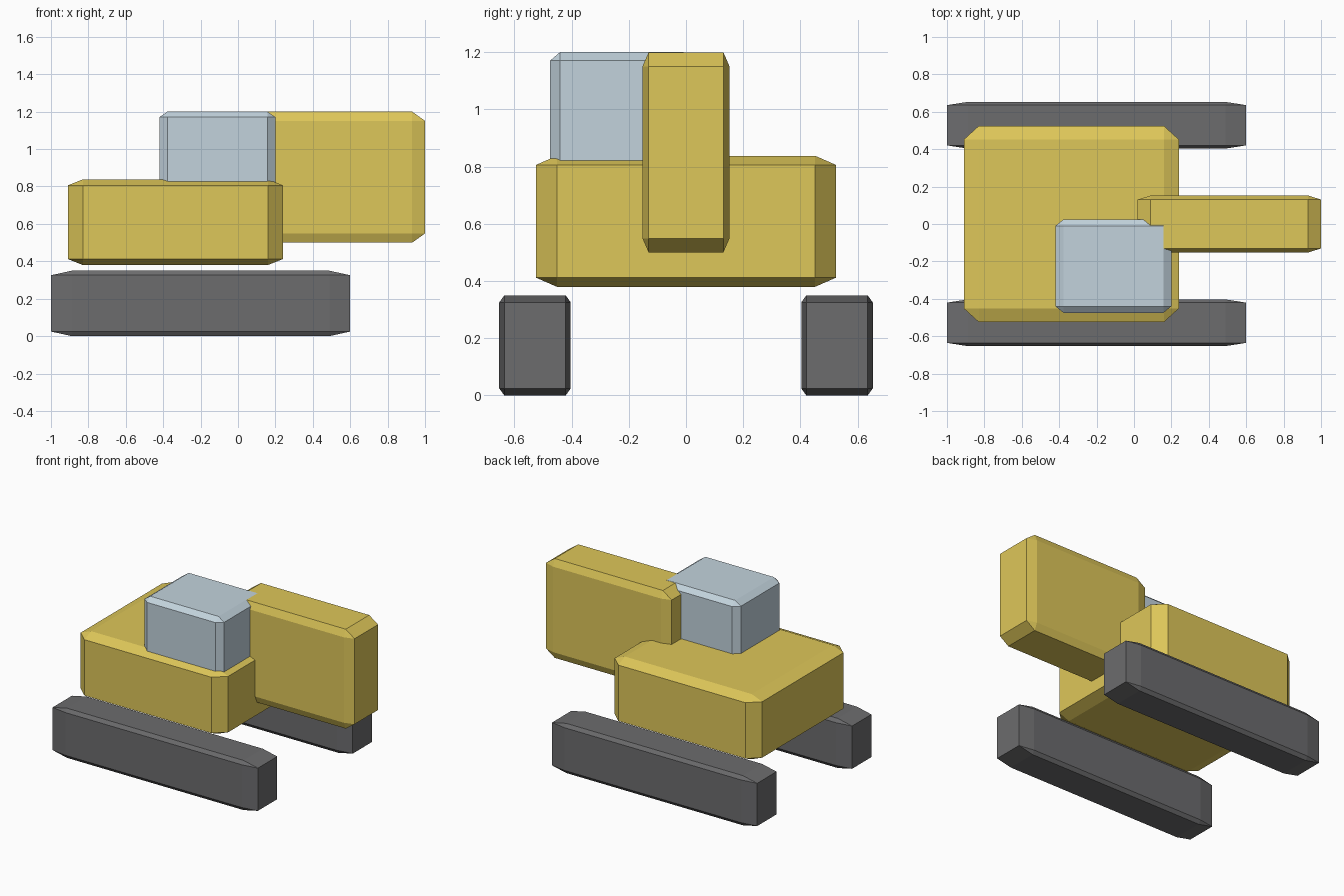
import bpy
import bmesh
from mathutils import Vector

default = bpy.data.objects.get("Cube")
if default:
    bpy.data.objects.remove(default, do_unlink=True)


def make_material(name, rgb):
    mat = bpy.data.materials.new(name)
    mat.use_nodes = True
    colour = (*rgb, 1.0)
    mat.diffuse_color = colour
    bsdf = next(n for n in mat.node_tree.nodes if n.type == "BSDF_PRINCIPLED")
    bsdf.inputs["Base Color"].default_value = colour
    return mat


yellow = make_material("machine yellow", (0.73, 0.57, 0.10))
grey = make_material("track grey", (0.15, 0.15, 0.155))
glass = make_material("cab pale blue", (0.54, 0.65, 0.72))


def chamfered_box(name, low, high, mat):
    """Chamfer a unit cube, then stretch it so the chamfer scales per axis."""
    low, high = Vector(low), Vector(high)
    bm = bmesh.new()
    bmesh.ops.create_cube(bm, size=1)
    bmesh.ops.bevel(bm, geom=bm.edges[:], offset=0.07, offset_type="OFFSET",
                    segments=1, affect="EDGES")
    bmesh.ops.scale(bm, vec=high - low, verts=bm.verts)
    mesh = bpy.data.meshes.new(name)
    bm.to_mesh(mesh)
    bm.free()
    mesh.materials.append(mat)
    obj = bpy.data.objects.new(name, mesh)
    obj.location = (low + high) / 2
    bpy.context.collection.objects.link(obj)
    return obj


# Crawler tracks on both sides
for name, y in (("front_track", -0.528), ("back_track", 0.528)):
    chamfered_box(name, (-1, y - 0.125, 0), (0.6, y + 0.125, 0.35), grey)

# Upper body
chamfered_box("body", (-0.91, -0.525, 0.38), (0.24, 0.525, 0.838), yellow)

# Operator cab, a hair taller than the boom it meets
chamfered_box("cab", (-0.42, -0.475, 0.77), (0.2, 0.025, 1.201), glass)

# Boom reaching forward
chamfered_box("boom", (0.02, -0.152, 0.5), (1, 0.152, 1.2), yellow)
